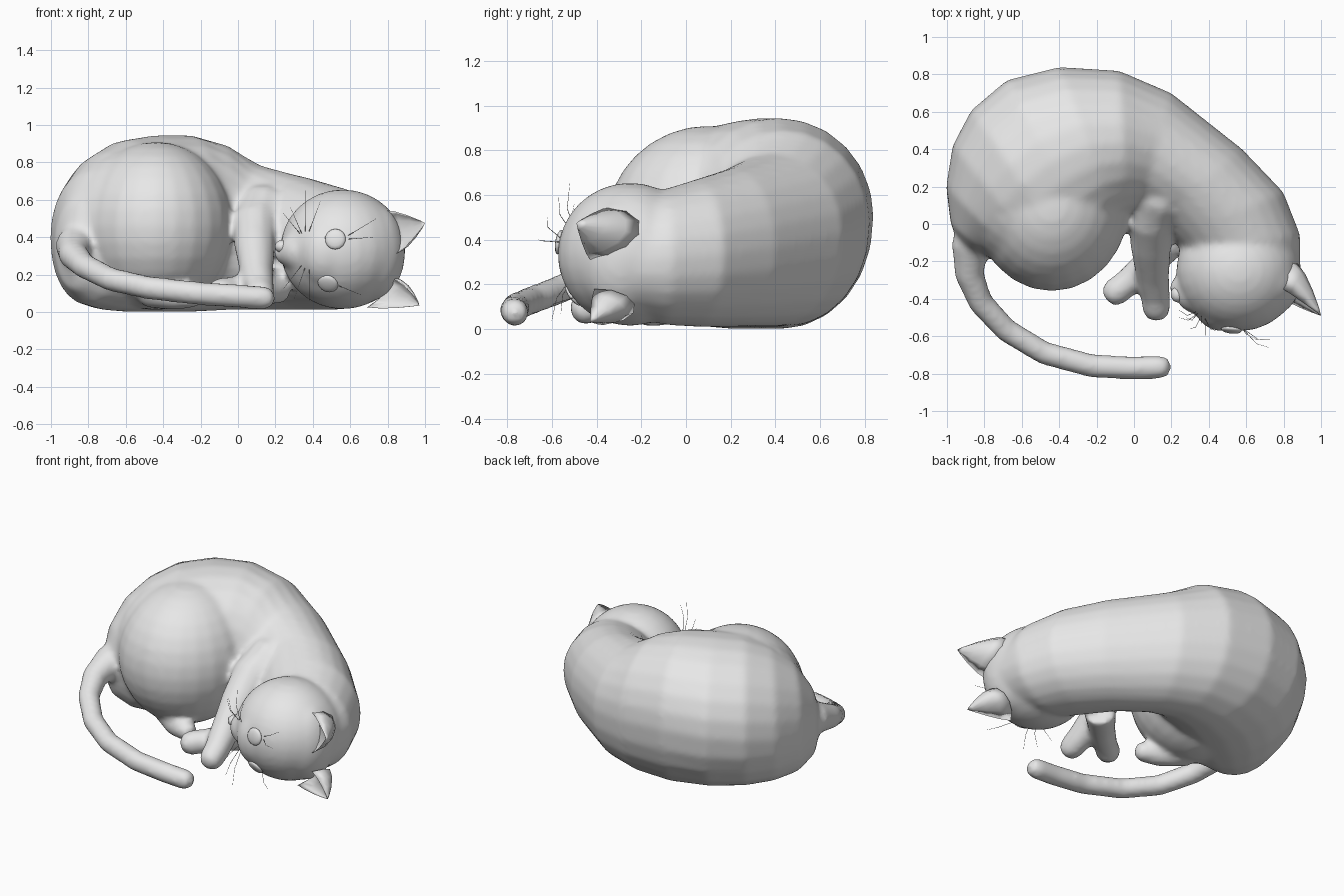
import bpy, bmesh, math
from mathutils import Vector, Matrix

if "Cube" in bpy.data.objects:
    bpy.data.objects.remove(bpy.data.objects["Cube"])

fur = bpy.data.materials.new("grey_fur")
fur.diffuse_color = (0.8, 0.8, 0.8, 1)
fur.use_nodes = True
fur.node_tree.nodes["Principled BSDF"].inputs["Base Color"].default_value = fur.diffuse_color
body = bmesh.new()  # collects all parts that flow into one skin


def make_object(name, bm):
    mesh = bpy.data.meshes.new(name)
    bm.to_mesh(mesh)
    bm.free()
    mesh.materials.append(fur)
    mesh.shade_smooth()
    obj = bpy.data.objects.new(name, mesh)
    bpy.context.collection.objects.link(obj)
    return obj


def finish(name, bm):
    """Named parts become objects, unnamed ones are merged into the body."""
    bmesh.ops.recalc_face_normals(bm, faces=bm.faces)
    if name:
        return make_object(name, bm)
    mesh = bpy.data.meshes.new("part")
    bm.to_mesh(mesh)
    bm.free()
    body.from_mesh(mesh)
    bpy.data.meshes.remove(mesh)


def skin(name, rings, start, end):
    """Bridge rings of points and close both ends with pole points."""
    bm = bmesh.new()
    loops = [[bm.verts.new(p) for p in ring] for ring in rings]
    n = len(loops[0])
    for a, b in zip(loops, loops[1:]):
        for i in range(n):
            bm.faces.new((a[i], a[(i + 1) % n], b[(i + 1) % n], b[i]))
    for loop, pole in ((loops[0], start), (loops[-1], end)):
        tip = bm.verts.new(pole)
        for i in range(n):
            bm.faces.new((loop[i], loop[(i + 1) % n], tip))
    return finish(name, bm)


def limb(path, sides=12, name=None):
    """Tapered tube through (x, y, z, radius) points with a rounded tip."""
    pts = [Vector(p[:3]) for p in path]
    radii = [p[3] for p in path]
    d = (pts[-1] - pts[-2]).normalized()
    r = radii[-1]
    pts.append(pts[-1] + d * r * 0.6)
    radii.append(r * 0.75)
    rings = []
    for i, p in enumerate(pts):
        t = (pts[min(i + 1, len(pts) - 1)] - pts[max(i - 1, 0)]).normalized()
        side = t.cross(Vector((0.3, 0.1, 1))).normalized()
        up = side.cross(t)
        rings.append([p + radii[i] * (math.cos(a) * side + math.sin(a) * up)
                      for a in (2 * math.pi * k / sides for k in range(sides))])
    return skin(name, rings, pts[0], pts[-1] + d * r * 0.3)


def ball(center, radii, rot=None, u=24, v=16, name=None):
    bm = bmesh.new()
    bmesh.ops.create_uvsphere(bm, u_segments=u, v_segments=v, radius=1)
    m = Matrix.Translation(center) @ (rot or Matrix()) @ Matrix.Diagonal((*radii, 1))
    bm.transform(m)
    return finish(name, bm)


# Curled torso: inner xy, outer xy, bottom, widest height, top
stations = [
    (-0.78, -0.17, -0.98, 0.00, 0.12, 0.37, 0.58),
    (-0.62, -0.20, -1.005, 0.20, 0.04, 0.40, 0.74),
    (-0.45, -0.22, -0.97, 0.42, 0.01, 0.43, 0.85),
    (-0.32, -0.18, -0.87, 0.61, 0.00, 0.47, 0.92),
    (-0.20, -0.10, -0.68, 0.77, 0.00, 0.50, 0.945),
    (-0.10, 0.00, -0.40, 0.84, 0.00, 0.51, 0.945),
    (-0.03, 0.05, -0.08, 0.82, 0.01, 0.48, 0.89),
    (0.03, 0.06, 0.20, 0.70, 0.01, 0.43, 0.785),
    (0.12, 0.02, 0.58, 0.40, 0.01, 0.37, 0.72),
    (0.20, -0.08, 0.80, 0.17, 0.01, 0.34, 0.67),
    (0.27, -0.15, 0.89, -0.06, 0.02, 0.32, 0.625),
    (0.34, -0.24, 0.89, -0.22, 0.06, 0.31, 0.57),
]
rings = []
for xi, yi, xo, yo, lo, eq, hi in stations:
    mid = Vector(((xi + xo) / 2, (yi + yo) / 2, eq))
    half = Vector(((xo - xi) / 2, (yo - yi) / 2, 0))
    ring = []
    for k in range(24):
        s = math.sin(math.pi * k / 12)
        z = s * (hi - eq) if s > 0 else -abs(s) ** 0.93 * (eq - lo)
        ring.append(mid + half * math.cos(math.pi * k / 12) + Vector((0, 0, z)))
    rings.append(ring)
skin(None, rings, (-0.90, -0.17, 0.33), (0.6, -0.35, 0.31))

# Big rounded thigh, filled out toward the rump, and tucked hind foot
ball((-0.44, 0.10, 0.46), (0.415, 0.46, 0.45))
ball((-0.56, 0.16, 0.45), (0.37, 0.42, 0.43))
limb([(-0.48, -0.06, 0.11, 0.09), (-0.34, -0.16, 0.09, 0.08),
      (-0.24, -0.20, 0.085, 0.065)])

# Front legs
limb([(0.20, 0.28, 0.56, 0.16), (0.13, 0.13, 0.53, 0.15), (0.09, 0.01, 0.46, 0.125),
      (0.09, -0.12, 0.35, 0.11), (0.10, -0.28, 0.21, 0.09),
      (0.115, -0.39, 0.125, 0.08), (0.12, -0.455, 0.09, 0.077)])
limb([(0.22, -0.06, 0.14, 0.10), (0.08, -0.21, 0.13, 0.085),
      (-0.03, -0.31, 0.115, 0.075), (-0.10, -0.365, 0.105, 0.078)])

# Tail sweeping around the front
limb([(-0.80, 0.06, 0.38, 0.13), (-0.875, -0.13, 0.35, 0.105),
      (-0.88, -0.27, 0.305, 0.08), (-0.82, -0.42, 0.245, 0.068),
      (-0.68, -0.57, 0.175, 0.065), (-0.48, -0.69, 0.13, 0.064),
      (-0.22, -0.76, 0.10, 0.064), (0.00, -0.77, 0.085, 0.064),
      (0.145, -0.765, 0.075, 0.064)])

# Head resting on its side: skull, cheeks, crown, muzzle, chin
head_c, head_r = Vector((0.56, -0.25, 0.335)), Vector((0.335, 0.325, 0.32))
ball(head_c, head_r)
ball((0.47, -0.40, 0.32), (0.16, 0.175, 0.20))
ball((0.71, -0.29, 0.325), (0.185, 0.21, 0.265))
ball((0.34, -0.37, 0.325), (0.12, 0.11, 0.11))
ball((0.265, -0.34, 0.32), (0.075, 0.07, 0.07))

# One continuous skin over all parts above
cat = make_object("body", body)
remesh = cat.modifiers.new("blend", 'REMESH')
remesh.mode = 'VOXEL'
remesh.voxel_size = 0.018
remesh.use_smooth_shade = True
smooth = cat.modifiers.new("soften", 'SMOOTH')
smooth.factor = 0.5
smooth.iterations = 10

ball((0.235, -0.375, 0.35), (0.04, 0.045, 0.035), u=10, v=6, name="nose")


def on_head(x, z):
    """Point and normal on the front of the head."""
    u, w = (x - head_c.x) / head_r.x, (z - head_c.z) / head_r.z
    v = -math.sqrt(max(0, 1 - u * u - w * w))
    p = Vector((x, head_c.y + v * head_r.y, z))
    return p, Vector((u / head_r.x, v / head_r.y, w / head_r.z)).normalized()


# Closed eyelids
for name, x, z in (("upper_eyelid", 0.52, 0.39), ("lower_eyelid", 0.48, 0.15)):
    p, n = on_head(x, z)
    rot = n.to_track_quat('Z', 'Y').to_matrix().to_4x4()
    ball(p - n * 0.002, (0.056, 0.056, 0.018), rot, 14, 8, name)


# Ears: crescent sections shrinking to the tip, hollow at the front
def ear(name, edge_a, edge_b, depth, tip):
    a, b, d, tip = map(Vector, (edge_a, edge_b, depth, tip))
    c, w = (a + b) / 2, (a - b) / 2
    rings = []
    for t, s in ((0, 1), (0.3, 0.82), (0.6, 0.52), (0.88, 0.18)):
        ring = []
        for k in range(12):
            q = math.pi * k / 6
            back = math.sin(q) if math.sin(q) > 0 else 0.3 * abs(math.sin(q))
            ring.append(c.lerp(tip, t) + s * (w * math.cos(q) + d * back))
        rings.append(ring)
    skin(name, rings, c + d * 0.5, tip)


ear("upper_ear", (0.77, -0.33, 0.545), (0.83, -0.42, 0.30), (0.07, 0.17, 0),
    (1.0, -0.49, 0.475))
ear("lower_ear", (0.84, -0.41, 0.18), (0.69, -0.35, 0.025), (0.08, 0.15, 0.01),
    (0.97, -0.43, 0.035))

# Whiskers and brow hairs: root x, z and tip x, y, z
hairs = [(0.36, 0.43, 0.36, -0.52, 0.65), (0.38, 0.43, 0.44, -0.57, 0.59),
         (0.34, 0.42, 0.28, -0.50, 0.56), (0.33, 0.42, 0.24, -0.46, 0.53),
         (0.59, 0.41, 0.74, -0.62, 0.50), (0.59, 0.39, 0.72, -0.66, 0.40),
         (0.38, 0.24, 0.38, -0.60, 0.04), (0.36, 0.24, 0.30, -0.56, 0.07),
         (0.34, 0.25, 0.24, -0.50, 0.12), (0.54, 0.14, 0.66, -0.62, 0.09)]
for i, (x, z, tx, ty, tz) in enumerate(hairs):
    a, b = on_head(x, z)[0], Vector((tx, ty, tz))
    m = (a + b) / 2 + Vector((0, -0.025, 0))
    limb([(*a, 0.002), (*m, 0.0016), (*b, 0.0008)], 3, f"whisker_{i + 1}")
